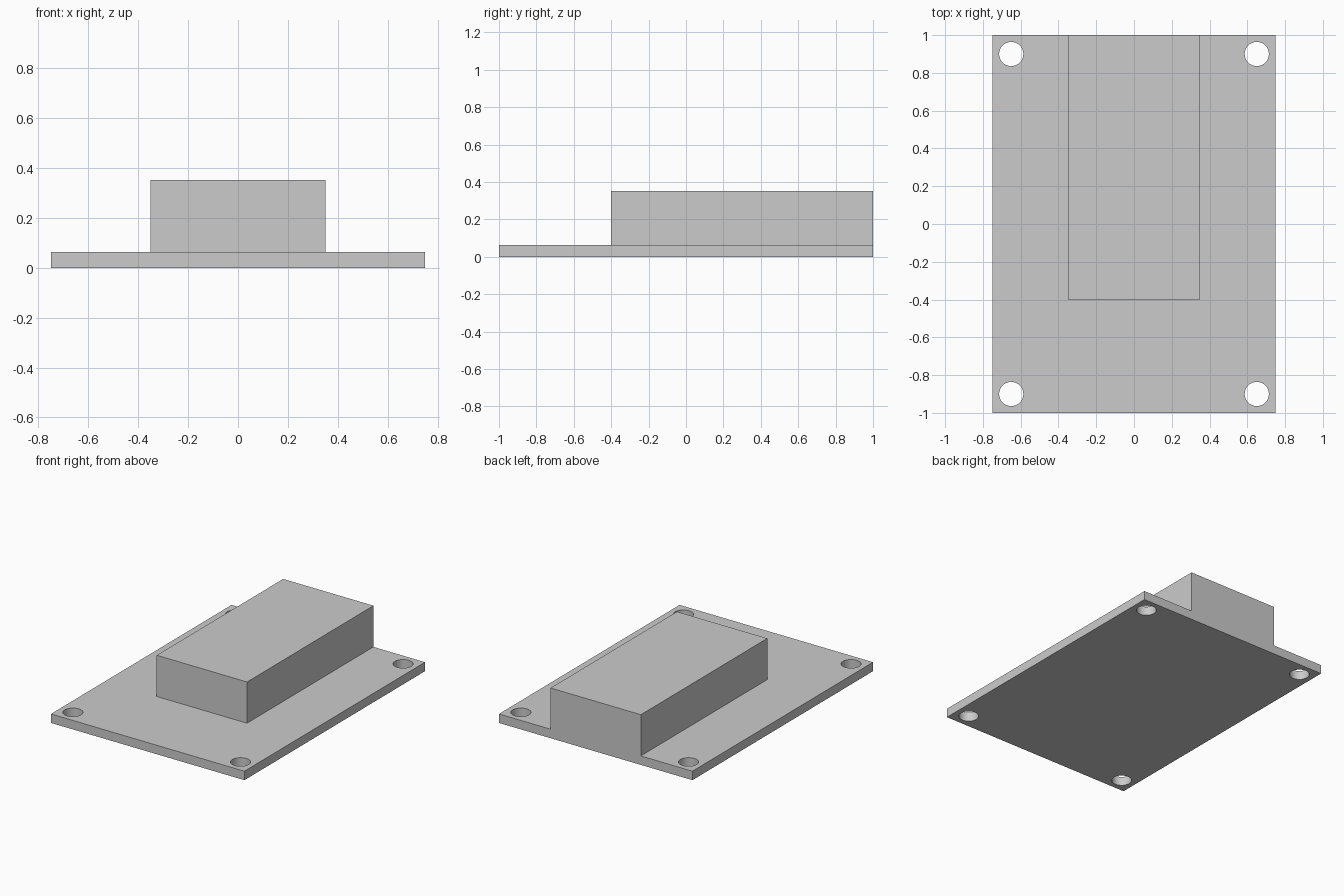
import bpy
import math

if "Cube" in bpy.data.objects:
    bpy.data.objects.remove(bpy.data.objects["Cube"])

PLATE_T = 0.063
TOP = 0.352


def box(name, x0, x1, y0, y1, z0, z1):
    bpy.ops.mesh.primitive_cube_add(
        size=1, location=((x0 + x1) / 2, (y0 + y1) / 2, (z0 + z1) / 2))
    ob = bpy.context.object
    ob.name = name
    ob.scale = (x1 - x0, y1 - y0, z1 - z0)
    bpy.ops.object.transform_apply(location=True, rotation=False, scale=True)
    return ob


def combine(target, tool, operation):
    mod = target.modifiers.new(tool.name, 'BOOLEAN')
    mod.operation = operation
    mod.solver = 'EXACT'
    mod.object = tool
    bpy.context.view_layer.objects.active = target
    bpy.ops.object.modifier_apply(modifier=mod.name)
    bpy.data.objects.remove(tool)


# Base plate with the raised housing flush to its back edge
plate = box("mounting_plate", -0.75, 0.75, -1, 1, 0, PLATE_T)
housing = box("housing", -0.35, 0.35, -0.4, 1, 0, TOP)
combine(plate, housing, 'UNION')

# Screw holes in the four corners
for sx in (-1, 1):
    for sy in (-1, 1):
        bpy.ops.mesh.primitive_cylinder_add(
            vertices=48, radius=0.064, depth=0.3, location=(sx * 0.65, sy * 0.9, 0.03))
        hole = bpy.context.object
        hole.name = "screw_hole"
        hole.hide_render = True
        combine(plate, hole, 'DIFFERENCE')

# Smooth hole walls, sharp box edges
bpy.ops.object.select_all(action='DESELECT')
plate.select_set(True)
bpy.context.view_layer.objects.active = plate
bpy.ops.object.shade_smooth_by_angle(angle=math.radians(30))
